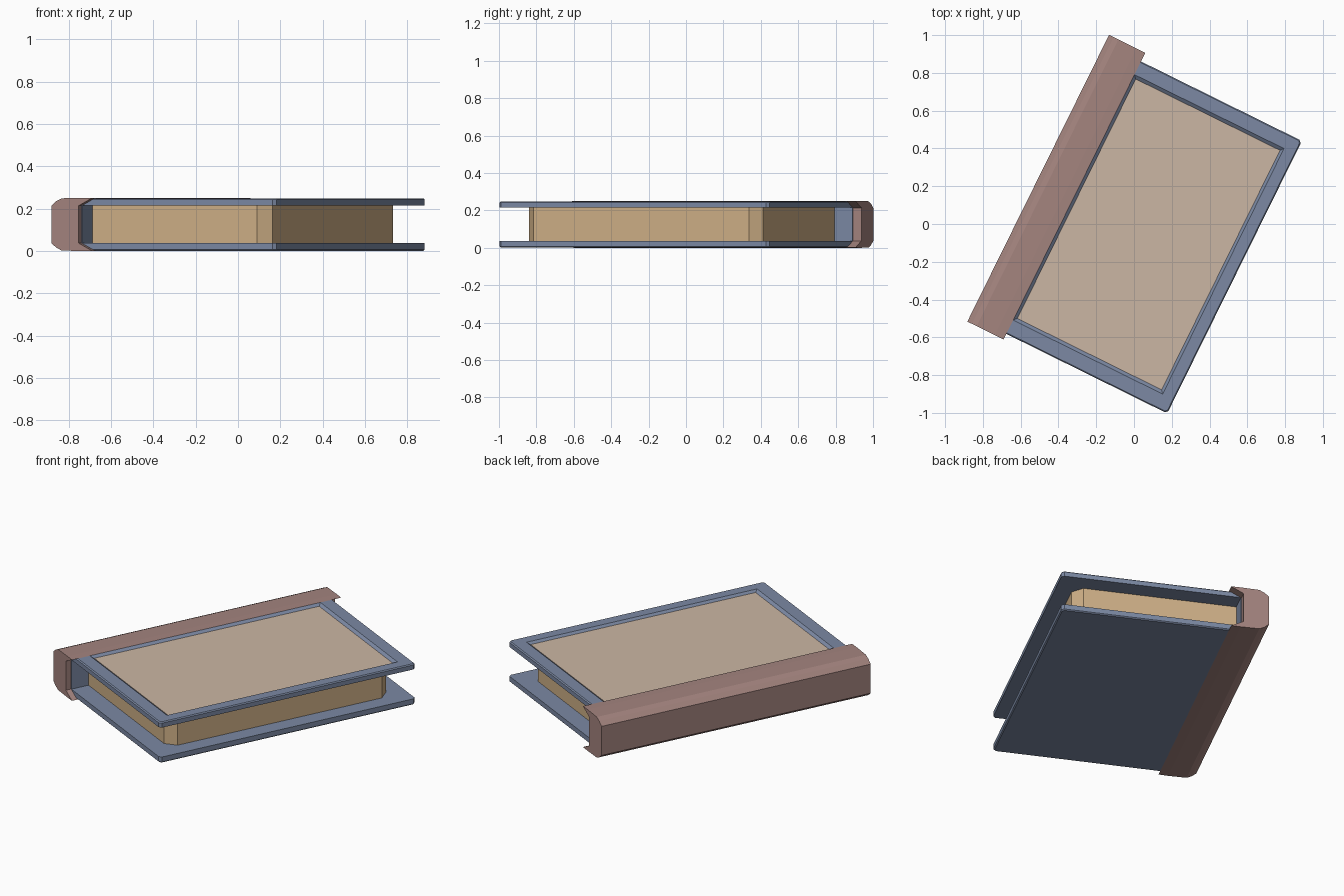
import bpy, bmesh, math
from mathutils import Matrix

if "Cube" in bpy.data.objects:
    bpy.data.objects.remove(bpy.data.objects["Cube"])

# The book is modelled square to the axes, then turned about z
TURN = Matrix.Rotation(math.radians(-26.3), 4, 'Z')


def material(name, rgb):
    m = bpy.data.materials.new(name)
    m.diffuse_color = (*rgb, 1)
    m.use_nodes = True
    m.node_tree.nodes["Principled BSDF"].inputs["Base Color"].default_value = m.diffuse_color
    return m


BLUE = material("cover_blue", (0.20, 0.25, 0.37))
ROSE = material("spine_rose", (0.37, 0.23, 0.21))
PAPER = material("paper", (0.62, 0.43, 0.24))
PALE = material("panel_pale", (0.60, 0.47, 0.37))


def finish(name, bm, mat):
    bmesh.ops.recalc_face_normals(bm, faces=bm.faces)
    bm.transform(TURN)
    me = bpy.data.meshes.new(name)
    bm.to_mesh(me)
    bm.free()
    me.materials.append(mat)
    ob = bpy.data.objects.new(name, me)
    bpy.context.collection.objects.link(ob)
    return ob


def box(lo, hi):
    bm = bmesh.new()
    bmesh.ops.create_cube(bm, size=1)
    for v in bm.verts:
        v.co = [(a + b) / 2 + c * (b - a) for a, b, c in zip(lo, hi, v.co)]
    return bm


def bevel_edges(bm, test, offset):
    edges = [e for e in bm.edges if test(*(v.co for v in e.verts))]
    bmesh.ops.bevel(bm, geom=edges, offset=offset, segments=1,
                    affect='EDGES', clamp_overlap=True)


def fore_corner(u):
    # Upright edges on the opening side of the book
    return lambda a, b: (abs(a.z - b.z) > 0.01 and min(a.x, b.x) > u - 0.001)


U0, U1, V0, V1 = -0.415, 0.602, -0.821, 0.788

# Cover boards; the upper one has a sunken field
for name, z0, z1 in (("bottom_cover", 0.001, 0.037), ("top_cover", 0.216, 0.249)):
    bm = box((U0, V0, z0), (U1, V1, z1))
    bevel_edges(bm, fore_corner(U1), 0.014)
    outer_z = z1 if name == "top_cover" else z0
    bevel_edges(bm, lambda a, b: abs(a.z - outer_z) < 1e-4 and abs(b.z - outer_z) < 1e-4
                and max(a.x, b.x) > U0 + 0.01, 0.006)
    if name == "top_cover":
        top = max(bm.faces, key=lambda f: f.calc_center_median().z)
        bmesh.ops.delete(bm, geom=[top], context='FACES_ONLY')
        rim = [e for e in bm.edges if e.is_boundary]
        # Square opening, then sloping walls down to the field
        rings = []
        for u0, u1, v0, v1, z in ((-0.35, 0.535, -0.74, 0.71, z1),
                                  (-0.332, 0.52, -0.722, 0.692, z1 - 0.014)):
            rings.append([bm.verts.new(p) for p in
                          ((u0, v0, z), (u1, v0, z), (u1, v1, z), (u0, v1, z))])
        inner = [bm.edges.new((rings[0][i], rings[0][(i + 1) % 4])) for i in range(4)]
        bmesh.ops.triangle_fill(bm, edges=rim + inner, use_beauty=True)
        for i in range(4):
            j = (i + 1) % 4
            bm.faces.new((rings[0][i], rings[0][j], rings[1][j], rings[1][i]))
        bm.faces.new(rings[1])
    finish(name, bm, BLUE)

# Wall joining the two boards
finish("back_wall", box((-0.45, V0, 0.004), (U0, V1, 0.246)), BLUE)

# Pale panel lying in the sunken field
finish("cover_panel", box((-0.332, -0.722, 0.232), (0.52, 0.692, 0.237)), PALE)

# Page block with clipped fore corners
bm = box((U0 - 0.005, -0.713, 0.03), (0.508, 0.682, 0.222))
bevel_edges(bm, fore_corner(0.508), 0.055)
finish("pages", bm, PAPER)

# Spine: half profile mirrored about mid height, extruded along the book
half = [(-0.562, 0.214), (-0.535, 0.236), (-0.507, 0.249), (-0.40, 0.251),
        (-0.348, 0.25), (-0.418, 0.214)]
profile = half + [(u, 0.251 - z) for u, z in reversed(half)]
bm = bmesh.new()
end = bm.faces.new([bm.verts.new((u, -0.854, z)) for u, z in profile])
ext = bmesh.ops.extrude_face_region(bm, geom=[end], use_keep_orig=True)
for v in ext["geom"]:
    if isinstance(v, bmesh.types.BMVert):
        v.co.y = 0.839
finish("spine", bm, ROSE)
